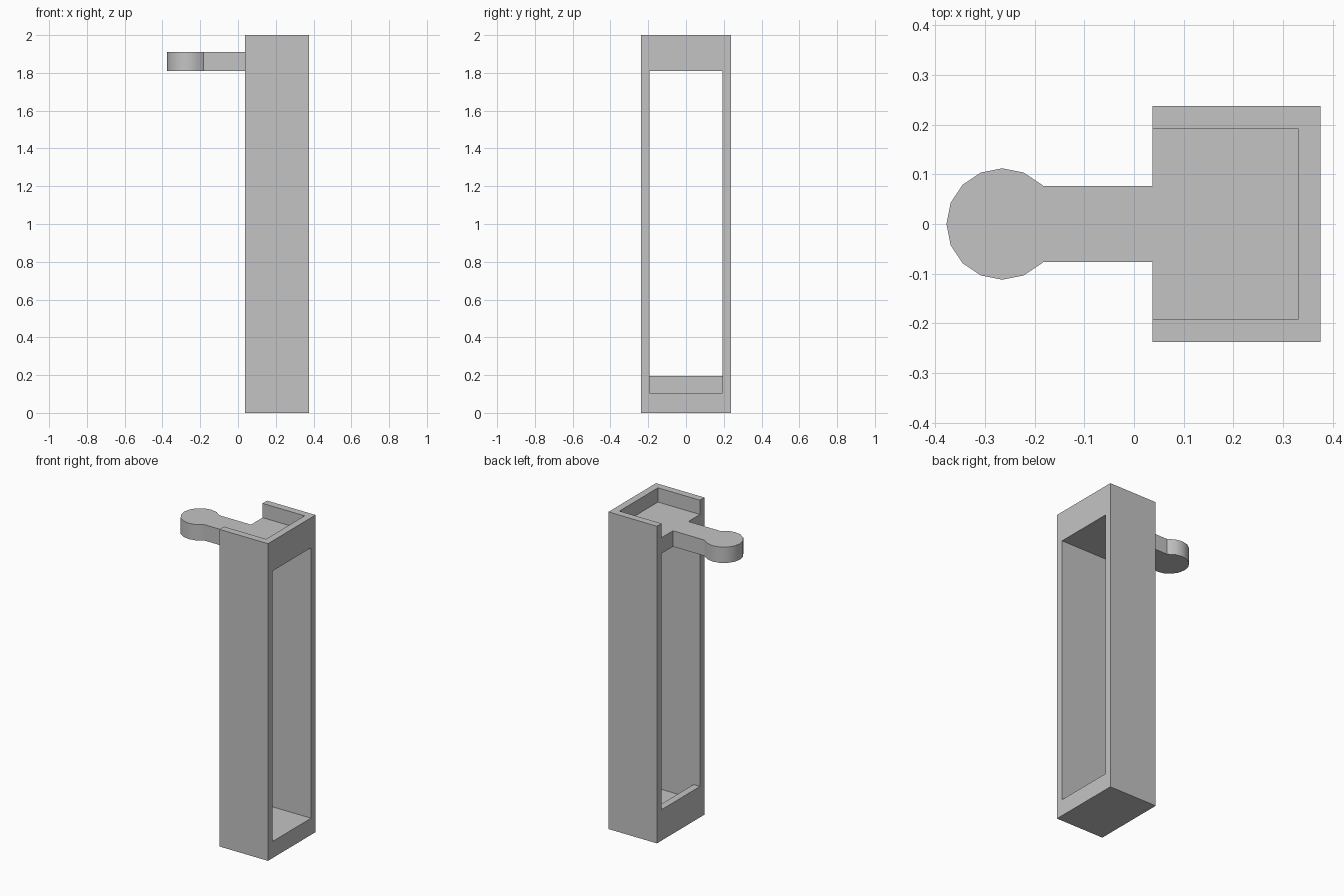
import bpy, bmesh
from math import cos, sin, pi, radians
from mathutils import Vector

old = bpy.data.objects.get("Cube")
if old:
    bpy.data.objects.remove(old, do_unlink=True)

grey = bpy.data.materials.new("plain grey")
grey.use_nodes = True
colour = (0.55, 0.55, 0.55, 1)
grey.diffuse_color = colour
grey.node_tree.nodes["Principled BSDF"].inputs["Base Color"].default_value = colour


def prism(name, outline, depth):
    """Extrude a closed 3D outline along the depth vector."""
    bm = bmesh.new()
    face = bm.faces.new([bm.verts.new(p) for p in outline])
    new = bmesh.ops.extrude_face_region(bm, geom=[face])["geom"]
    bmesh.ops.translate(bm, vec=Vector(depth),
                        verts=[v for v in new if isinstance(v, bmesh.types.BMVert)])
    bmesh.ops.recalc_face_normals(bm, faces=bm.faces)
    mesh = bpy.data.meshes.new(name)
    bm.to_mesh(mesh)
    bm.free()
    mesh.materials.append(grey)
    obj = bpy.data.objects.new(name, mesh)
    bpy.context.collection.objects.link(obj)
    return obj


def side_prism(name, profile, half_width):
    """Extrude an (x, z) profile symmetrically across y."""
    return prism(name, [(x, -half_width, z) for x, z in profile],
                 (0, 2 * half_width, 0))


def activate(obj):
    bpy.ops.object.select_all(action='DESELECT')
    obj.select_set(True)
    bpy.context.view_layer.objects.active = obj


BACK, FRONT, WALL, HALF = 0.037, 0.375, 0.045, 0.237
INNER = HALF - WALL
FLOOR, LIP, PLATE_LOW, PLATE_TOP = 0.105, 0.195, 1.81, 1.91

# Tall case
case = side_prism("case", [(BACK, 0), (FRONT, 0), (FRONT, 2), (BACK, 2)], HALF)

# Through opening with a low lip on one side, and the open tray on top
opening = side_prism("opening_cutter", [
    (-0.2, LIP), (BACK + WALL, LIP), (BACK + WALL, FLOOR),
    (0.6, FLOOR), (0.6, PLATE_LOW), (-0.2, PLATE_LOW)], INNER)
tray = side_prism("tray_cutter", [
    (-0.2, PLATE_TOP), (FRONT - WALL, PLATE_TOP),
    (FRONT - WALL, 2.2), (-0.2, 2.2)], INNER)

activate(case)
for cutter in (opening, tray):
    cutter.hide_render = True
    cut = case.modifiers.new("cut", 'BOOLEAN')
    cut.operation = 'DIFFERENCE'
    cut.solver = 'EXACT'
    cut.object = cutter
    bpy.ops.object.modifier_apply(modifier=cut.name)
    bpy.data.objects.remove(cutter, do_unlink=True)

# Arm with a round end, in one outline
CENTRE, RADIUS, NECK = -0.265, 0.112, 0.0765
outline = [(BACK, NECK), (-0.182, NECK)]
outline += [(CENTRE + RADIUS * cos(k * pi / 8), RADIUS * sin(k * pi / 8))
            for k in range(2, 15)]
outline += [(-0.182, -NECK), (BACK, -NECK)]
arm = prism("arm", [(x, y, PLATE_LOW) for x, y in outline],
            (0, 0, PLATE_TOP - PLATE_LOW))
activate(arm)
bpy.ops.object.shade_smooth_by_angle(angle=radians(30))
